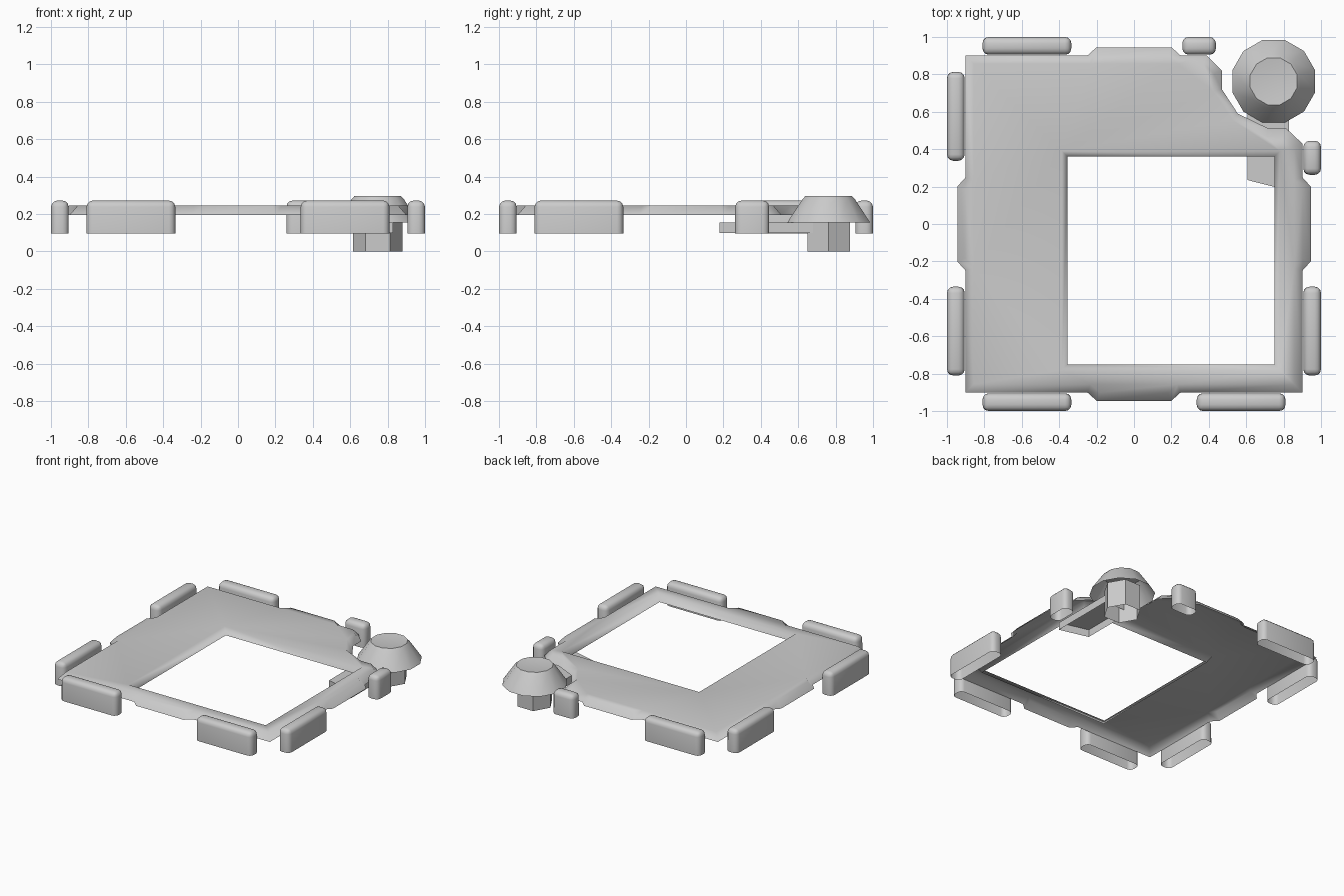
import bpy, bmesh, math
from mathutils import Vector

if "Cube" in bpy.data.objects:
    bpy.data.objects.remove(bpy.data.objects["Cube"])


def make_object(name, bm, angle=None):
    mesh = bpy.data.meshes.new(name)
    bm.to_mesh(mesh)
    bm.free()
    obj = bpy.data.objects.new(name, mesh)
    bpy.context.collection.objects.link(obj)
    if angle:
        bpy.ops.object.select_all(action='DESELECT')
        bpy.context.view_layer.objects.active = obj
        obj.select_set(True)
        bpy.ops.object.shade_smooth_by_angle(angle=math.radians(angle))
    return obj


def inset(points, d):
    """Mitred inward offset of a counter-clockwise outline."""
    out = []
    for i, p in enumerate(points):
        p, a, b = Vector(p), Vector(points[i - 1]), Vector(points[(i + 1) % len(points)])
        e1, e2 = (p - a).normalized(), (b - p).normalized()
        n1, n2 = Vector((-e1.y, e1.x)), Vector((-e2.y, e2.x))
        out.append(p + (n1 + n2) * d / (1 + n1.dot(n2)))
    return out


def ring(bm, points, z):
    return [bm.verts.new((p[0], p[1], z)) for p in points]


def skirt(bm, low, high):
    n = len(low)
    for i in range(n):
        j = (i + 1) % n
        bm.faces.new((low[i], low[j], high[j], high[i]))


def polygon(cx, cy, r, n, turn=0):
    return [(cx + r * math.cos(turn + math.tau * i / n),
             cy + r * math.sin(turn + math.tau * i / n)) for i in range(n)]


def prism(name, points, z0, z1):
    """Extruded outline, open underneath."""
    bm = bmesh.new()
    low, high = ring(bm, points, z0), ring(bm, points, z1)
    skirt(bm, low, high)
    bm.faces.new(high)
    return make_object(name, bm)


# Cover plate: four tabbed sides, one notched corner, bevelled window
side = [(-.9, -.9), (-.25, -.9), (-.2, -.945), (.2, -.945), (.25, -.9)]
notch = [(.9, .43), (.815, .51), (.72, .51), (.555, .59), (.47, .72), (.47, .82), (.39, .9)]
outline = []
for k in range(4):
    pts = side
    for _ in range(k):
        pts = [(-y, x) for x, y in pts]
    outline += notch + pts[1:] if k == 2 else pts
window_low = [(-.355, -.75), (.75, -.75), (.75, .36), (-.355, .36)]
window_top = [(-.385, -.78), (.78, -.78), (.78, .39), (-.385, .39)]

bm = bmesh.new()
outer_top = ring(bm, inset(outline, .043), .245)
inner_top = ring(bm, window_top, .245)
rims = []
for loop in (outer_top, inner_top):
    rims += [bm.edges.new((loop[i - 1], loop[i])) for i in range(len(loop))]
bmesh.ops.triangle_fill(bm, edges=rims, use_beauty=True)
skirt(bm, ring(bm, outline, .195), outer_top)
skirt(bm, ring(bm, window_low, .195), inner_top)
bm.normal_update()
bmesh.ops.reverse_faces(bm, faces=[f for f in bm.faces if f.normal.z < 0])
plate = make_object("cover_plate", bm, 55)
plate.modifiers.new("flat_top_shading", 'WEIGHTED_NORMAL')


# Rounded bumpers around the edge, open underneath
def bumper(name, x0, x1, y0, y1):
    bm = bmesh.new()
    rect = [(x0, y0), (x1, y0), (x1, y1), (x0, y1)]
    low, high = ring(bm, rect, .097), ring(bm, rect, .272)
    skirt(bm, low, high)
    bm.faces.new(high)
    edges = [e for e in bm.edges if max(v.co.z for v in e.verts) > .2]
    bmesh.ops.bevel(bm, geom=edges, offset=.034, segments=3, profile=.5, affect='EDGES')
    make_object(name, bm, 40)


for name, a, b in (("left", -.81, -.335), ("right", .335, .81)):
    bumper("front_bumper_" + name, a, b, -1, -.905)
for name, a, b in (("front", -.81, -.335), ("back", .338, .813)):
    bumper("left_bumper_" + name, -1, -.905, a, b)
bumper("right_bumper_front", .905, 1, -.81, -.335)
bumper("right_bumper_small", .905, 1, .263, .445)
bumper("back_bumper_long", -.81, -.335, .905, 1)
bumper("back_bumper_small", .258, .438, .905, 1)

# Knob cap: twelve-sided skirt with a slightly dished top
KX, KY = .747, .763
bm = bmesh.new()
rings = [ring(bm, polygon(KX, KY, r, 12, math.pi / 12), z)
         for r, z in ((.229, .155), (.145, .279), (.13, .295), (.07, .288))]
for low, high in zip(rings, rings[1:]):
    skirt(bm, low, high)
bm.faces.new(rings[-1])
make_object("knob_cap", bm, 28)

# Hexagonal post and the arm that runs under the plate
prism("knob_post", polygon(KX, KY, .132, 6), 0, .2)
prism("arm", [(.607, .235), (.83, .178), (.83, .68), (.607, .68)], .098, .155)
